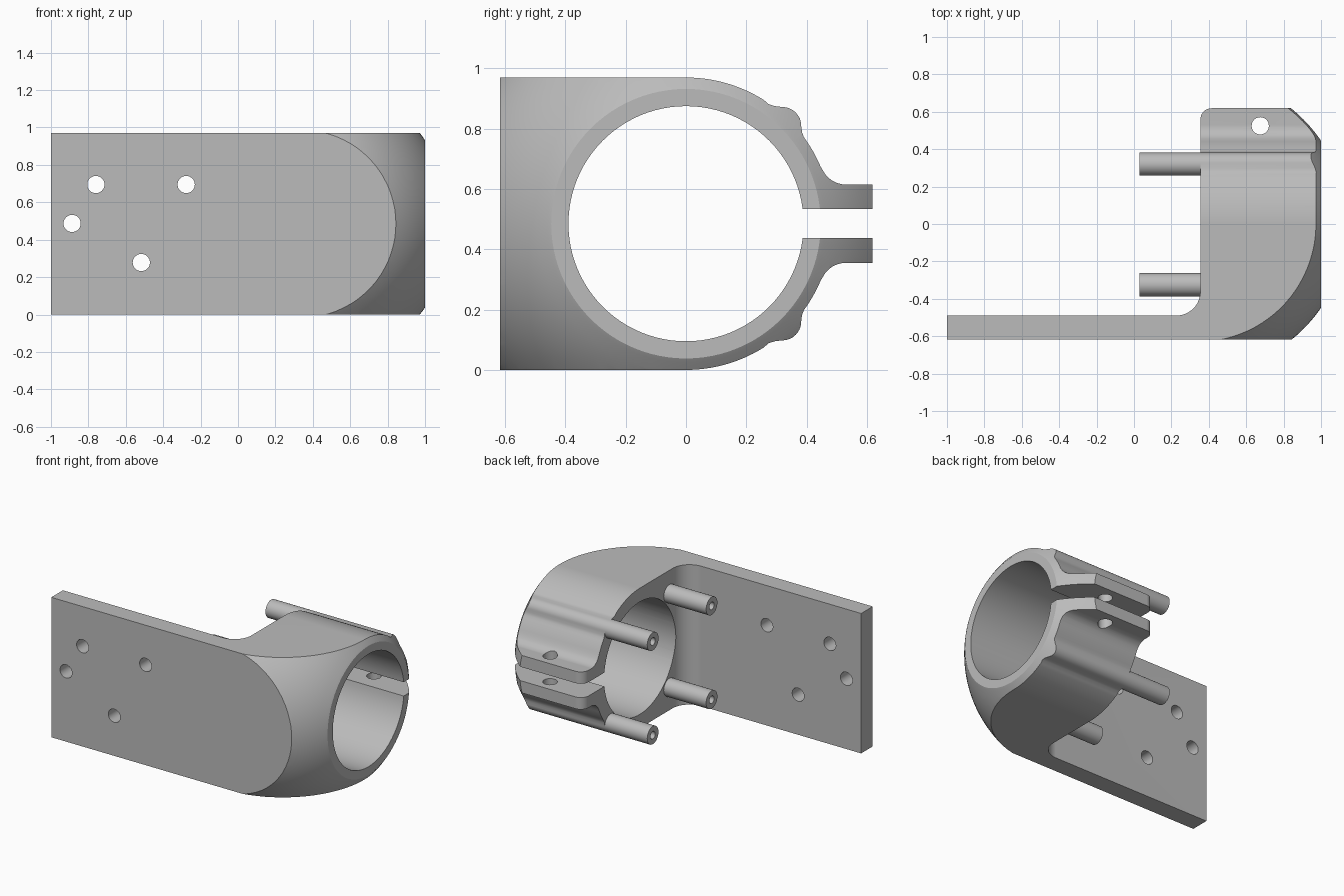
import bpy, bmesh, math
from mathutils import Matrix, Vector

if "Cube" in bpy.data.objects:
    bpy.data.objects.remove(bpy.data.objects["Cube"], do_unlink=True)

MID = 0.485          # height of the clamp axis
WALL = 0.355         # inner side of the clamp ring
FRONT, BACK = -0.617, 0.619

grey = bpy.data.materials.new("plain grey")
grey.use_nodes = True
grey.diffuse_color = (0.5, 0.5, 0.5, 1)
grey.node_tree.nodes["Principled BSDF"].inputs["Base Color"].default_value = (0.5, 0.5, 0.5, 1)


def finish(bm, name):
    bmesh.ops.remove_doubles(bm, verts=bm.verts, dist=1e-5)
    bmesh.ops.recalc_face_normals(bm, faces=bm.faces)
    mesh = bpy.data.meshes.new(name)
    bm.to_mesh(mesh)
    bm.free()
    mesh.materials.append(grey)
    obj = bpy.data.objects.new(name, mesh)
    bpy.context.collection.objects.link(obj)
    return obj


def arc(cx, cy, r, start, end, steps):
    angles = [math.radians(start + (end - start) * i / steps) for i in range(steps + 1)]
    return [(cx + r * math.cos(a), cy + r * math.sin(a)) for a in angles]


def prism(name, points, sweep):
    """Extrude a closed outline of 3D points along a vector."""
    bm = bmesh.new()
    face = bm.faces.new([bm.verts.new(p) for p in points])
    new = bmesh.ops.extrude_face_region(bm, geom=[face])["geom"]
    bmesh.ops.translate(bm, vec=sweep, verts=[v for v in new if isinstance(v, bmesh.types.BMVert)])
    return finish(bm, name)


def lathe(name, profile, y, z, steps):
    """Revolve (x, radius) points about a line along x."""
    bm = bmesh.new()
    verts = [bm.verts.new((x, 0, r)) for x, r in profile]
    edges = [bm.edges.new(pair) for pair in zip(verts, verts[1:])]
    bmesh.ops.spin(bm, geom=verts + edges, cent=(0, 0, 0), axis=(1, 0, 0),
                   angle=math.tau, steps=steps)
    bmesh.ops.remove_doubles(bm, verts=bm.verts, dist=1e-5)
    bmesh.ops.translate(bm, vec=(0, y, z), verts=bm.verts)
    return finish(bm, name)


def drill(name, centre, radius, axis, length, sides=32):
    bm = bmesh.new()
    turn = Vector((0, 0, 1)).rotation_difference(Vector(axis)).to_matrix().to_4x4()
    bmesh.ops.create_cone(bm, cap_ends=True, segments=sides, radius1=radius, radius2=radius,
                          depth=length, matrix=Matrix.Translation(centre) @ turn)
    return finish(bm, name)


def select(obj):
    bpy.ops.object.select_all(action='DESELECT')
    obj.select_set(True)
    bpy.context.view_layer.objects.active = obj


def boolean(obj, cutter, operation):
    cutter.hide_render = True
    select(obj)
    mod = obj.modifiers.new("shape", 'BOOLEAN')
    mod.object, mod.operation, mod.solver = cutter, operation, 'EXACT'
    bpy.ops.object.modifier_apply(modifier=mod.name)
    bpy.data.objects.remove(cutter, do_unlink=True)


def smooth(obj):
    select(obj)
    bpy.ops.object.shade_smooth_by_angle(angle=math.radians(25))
    mod = obj.modifiers.new("even shading", 'WEIGHTED_NORMAL')
    mod.keep_sharp = True


# Side outline: square front, round back, rod bosses and clamp tabs
upper = [(FRONT, MID)]
upper += arc(0, 0, MID, 90, 58, 14)
upper += [(0.275, 0.396), (0.295, 0.390)]
upper += arc(0.32, 0.325, 0.062, 90, 0, 10)
upper += [(0.385, 0.303), (0.391, 0.287)]
upper += arc(0, 0, MID, 34, 23, 5)
upper += arc(0.53, 0.215, 0.085, 207, 270, 8)
upper += [(BACK, 0.13)]
outline = upper + [(y, -z) for y, z in reversed(upper)]
body = prism("clamp_bracket", [(-1, y, MID + z) for y, z in outline], (2, 0, 0))

# Plan outline: mounting plate, inner fillet and rounded tab corner
plan = [(-1.1, -0.8), (1.1, -0.8), (1.1, 0.62)]
plan += [(1.1, 0.7), (0.415, 0.7)]
plan = [(-1.1, -0.8), (1.1, -0.8), (1.1, BACK)]
plan += arc(WALL + 0.06, BACK - 0.06, 0.06, 90, 180, 8)
plan += arc(WALL - 0.13, -0.36, 0.13, 0, -90, 12)
plan += [(-1.1, -0.49)]
boolean(body, prism("plan_cutter", [(x, y, -0.2) for x, y in plan], (0, 0, 1.4)), 'INTERSECT')

# Domed outer end
dome = [(-1.2, 0), (-1.2, 0.795)] + arc(0.343, 0, 0.795, 90, 0, 28)
dome[-1] = (dome[-1][0], 0)
boolean(body, lathe("dome_cutter", dome, 0, MID, 96), 'INTERSECT')

# Bore and clamp slot
boolean(body, drill("bore_cutter", (0, 0, MID), 0.39, (1, 0, 0), 3, 96), 'DIFFERENCE')
slot = [(-2, 0.2, MID - 0.048), (-2, 0.8, MID - 0.048), (-2, 0.8, MID + 0.048), (-2, 0.2, MID + 0.048)]
boolean(body, prism("slot_cutter", slot, (4, 0, 0)), 'DIFFERENCE')

# Plate screw holes and the clamp bolt hole
for x, z in [(-0.76, 0.695), (-0.277, 0.695), (-0.887, 0.487), (-0.517, 0.278)]:
    boolean(body, drill("hole_cutter", (x, -0.55, z), 0.046, (0, 1, 0), 0.4), 'DIFFERENCE')
boolean(body, drill("bolt_cutter", (0.675, 0.525, MID), 0.046, (0, 0, 1), 2), 'DIFFERENCE')
smooth(body)

# Four hollow posts on the inner side of the ring
post = [(0.37, 0), (0.37, 0.062), (0.03, 0.062), (0.03, 0.026), (0.3, 0.026), (0.3, 0)]
for side, y in (("front", -0.325), ("back", 0.32)):
    for level, dz in (("lower", -0.325), ("upper", 0.325)):
        smooth(lathe(f"{side}_{level}_post", post, y, MID + dz, 32))
